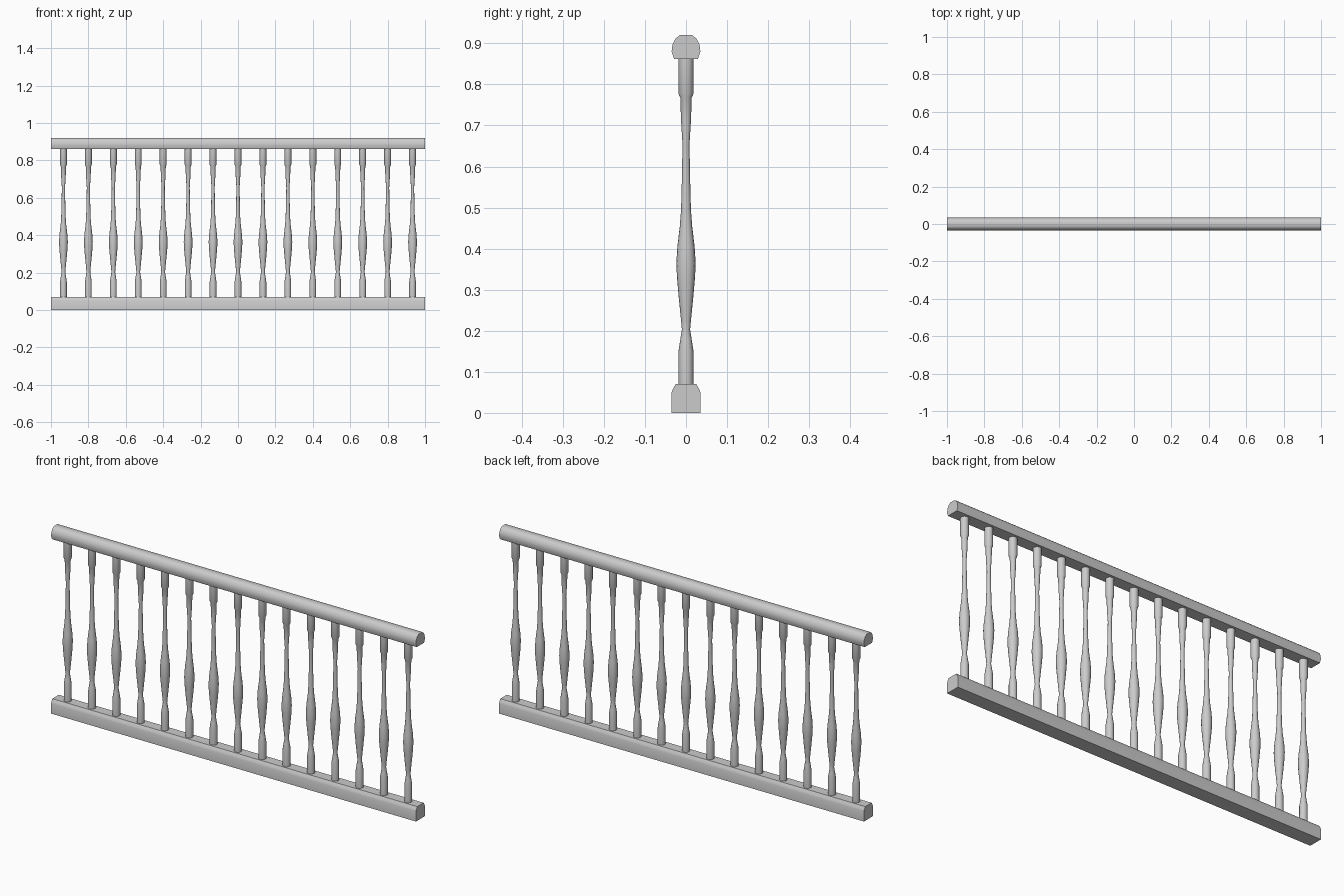
import bpy, bmesh, math

if "Cube" in bpy.data.objects:
    bpy.data.objects.remove(bpy.data.objects["Cube"])

grey = bpy.data.materials.new("light_grey")
grey.diffuse_color = (0.6, 0.6, 0.6, 1)
grey.use_nodes = True
grey.node_tree.nodes["Principled BSDF"].inputs["Base Color"].default_value = grey.diffuse_color


def finish(name, bm, angle):
    bmesh.ops.recalc_face_normals(bm, faces=bm.faces)
    mesh = bpy.data.meshes.new(name)
    bm.to_mesh(mesh)
    bm.free()
    mesh.materials.append(grey)
    ob = bpy.data.objects.new(name, mesh)
    bpy.context.collection.objects.link(ob)
    bpy.ops.object.select_all(action='DESELECT')
    ob.select_set(True)
    bpy.context.view_layer.objects.active = ob
    bpy.ops.object.shade_smooth_by_angle(angle=math.radians(angle))
    return ob


def rail(name, half, angle):
    """Extrude a mirrored (y, z) half profile along x."""
    profile = half + [(-y, z) for y, z in reversed(half)]
    bm = bmesh.new()
    face = bm.faces.new([bm.verts.new((-1, y, z)) for y, z in profile])
    ext = bmesh.ops.extrude_face_region(bm, geom=[face], use_keep_orig=True)
    moved = [v for v in ext["geom"] if isinstance(v, bmesh.types.BMVert)]
    bmesh.ops.translate(bm, verts=moved, vec=(2, 0, 0))
    return finish(name, bm, angle)


# Rails
rail("bottom_rail", [(0.035, 0), (0.035, 0.05), (0.032, 0.058), (0.025, 0.07)], 25)
rail("top_rail", [(0.029, 0.862), (0.035, 0.88), (0.033, 0.897),
                  (0.026, 0.911), (0.015, 0.92)], 50)

# Turned baluster profile (radius, z)
TURNING = [(0.018, 0.065), (0.018, 0.152), (0.014, 0.178), (0.010, 0.203),
           (0.012, 0.225), (0.018, 0.285), (0.022, 0.33), (0.0235, 0.365),
           (0.021, 0.405), (0.015, 0.455), (0.012, 0.495), (0.010, 0.57),
           (0.0085, 0.655), (0.012, 0.71), (0.014, 0.768), (0.0185, 0.778),
           (0.0185, 0.865)]
SIDES = 16
bm = bmesh.new()
rings = []
for r, z in TURNING:
    rings.append([bm.verts.new((r * math.cos(2 * math.pi * i / SIDES),
                                r * math.sin(2 * math.pi * i / SIDES), z))
                  for i in range(SIDES)])
for a, b in zip(rings, rings[1:]):
    for i in range(SIDES):
        j = (i + 1) % SIDES
        bm.faces.new((a[i], a[j], b[j], b[i]))
bm.faces.new(rings[0])
bm.faces.new(rings[-1])
baluster = finish("baluster", bm, 30)

# Row of fifteen evenly spaced balusters
COUNT, GAP = 15, 2 / 15
baluster.location.x = -GAP * (COUNT - 1) / 2
for k in range(1, COUNT):
    ob = baluster.copy()
    ob.location.x += GAP * k
    bpy.context.collection.objects.link(ob)
